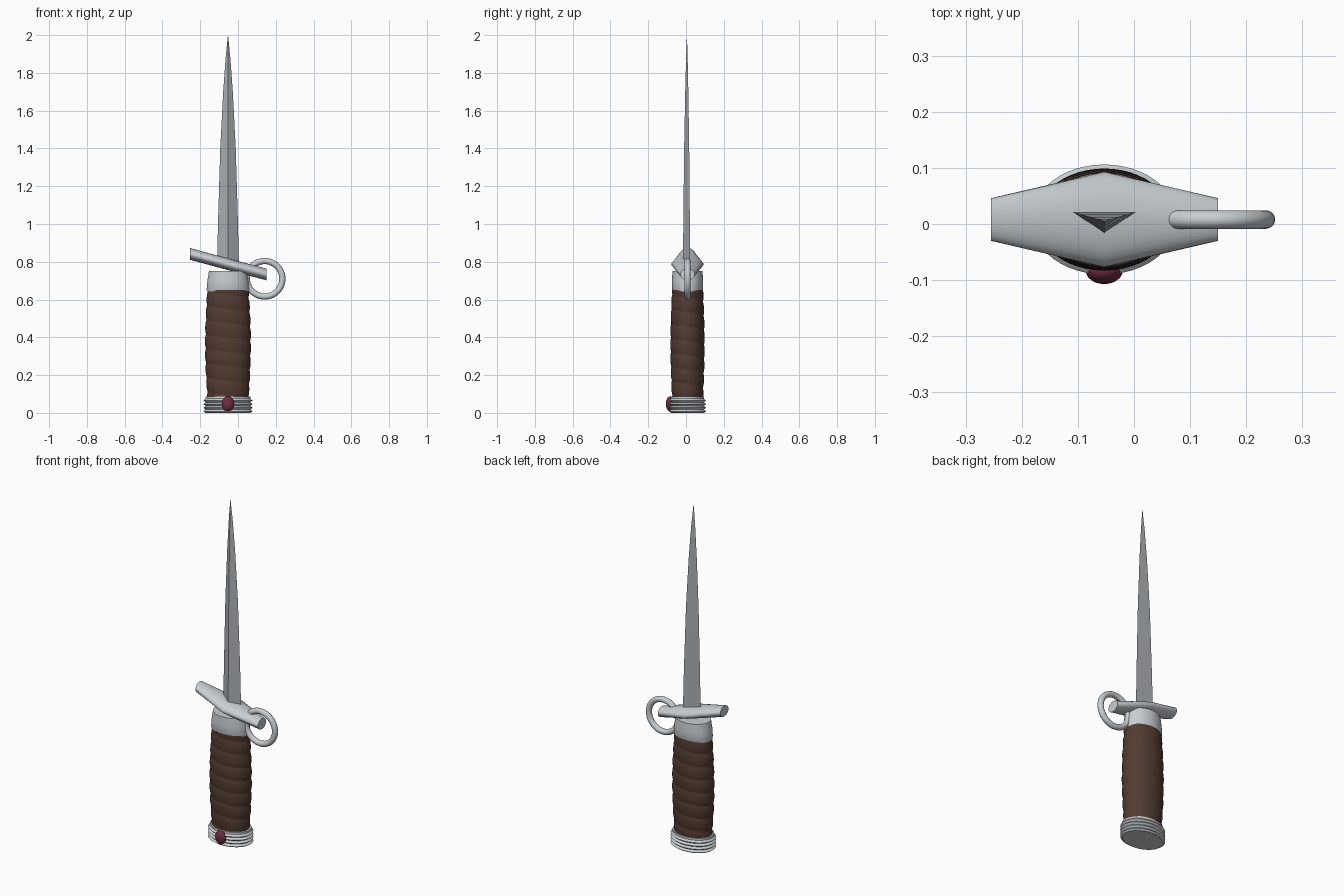
import bpy, math

if "Cube" in bpy.data.objects:
    bpy.data.objects.remove(bpy.data.objects["Cube"])

CX, CY = -0.053, 0.008          # main axis of the dagger
TAU = 2 * math.pi


def material(name, color):
    m = bpy.data.materials.new(name)
    m.diffuse_color = color
    m.use_nodes = True
    m.node_tree.nodes["Principled BSDF"].inputs["Base Color"].default_value = m.diffuse_color
    return m


def finish(ob, mat=None, angle=None):
    if mat:
        ob.data.materials.append(mat)
    if angle is not None:
        bpy.ops.object.select_all(action='DESELECT')
        bpy.context.view_layer.objects.active = ob
        ob.select_set(True)
        bpy.ops.object.shade_smooth_by_angle(angle=math.radians(angle))
    return ob


def loft(name, rings, mat=None, angle=None):
    """Skin a stack of equal-sized point rings and cap both ends."""
    n = len(rings[0])
    verts = [p for r in rings for p in r]
    faces = [(k * n + i, k * n + (i + 1) % n, (k + 1) * n + (i + 1) % n, (k + 1) * n + i)
             for k in range(len(rings) - 1) for i in range(n)]
    faces.append(tuple(reversed(range(n))))
    faces.append(tuple(range(len(verts) - n, len(verts))))
    me = bpy.data.meshes.new(name)
    me.from_pydata(verts, [], faces)
    ob = bpy.data.objects.new(name, me)
    bpy.context.collection.objects.link(ob)
    return finish(ob, mat, angle)


def oval(rx, ry, z, n=48):
    return [(CX + rx * math.cos(TAU * i / n), CY + ry * math.sin(TAU * i / n), z) for i in range(n)]


steel = material("steel", (0.58, 0.62, 0.65, 1))
blade_steel = material("blade_steel", (0.42, 0.45, 0.47, 1))
leather = material("leather", (0.085, 0.045, 0.03, 1))
red = material("red", (0.16, 0.025, 0.05, 1))

# Ridged pommel
rings = [oval(0.119, 0.087, 0.0), oval(0.13, 0.098, 0.008)]
for z in (0.018, 0.037, 0.056):
    rings += [oval(0.119, 0.087, z), oval(0.13, 0.098, z + 0.0095)]
rings += [oval(0.12, 0.088, 0.075), oval(0.12, 0.088, 0.087)]
loft("pommel", rings, steel, 30)

# Leather grip with a spiral groove
rings, n, z0, z1, pitch = [], 48, 0.08, 0.65, 0.076
for k in range(101):
    t = k / 100
    z = z0 + (z1 - z0) * t
    swell = math.sin(math.pi * t)
    ring = []
    for i in range(n):
        a = TAU * i / n
        phase = (z / pitch + a / TAU) % 1.0
        s = 1 - 0.045 * (1 - abs(math.sin(math.pi * phase))) ** 1.5
        ring.append((CX + (0.11 + 0.012 * swell) * s * math.cos(a),
                     CY + (0.083 + 0.008 * swell) * s * math.sin(a), z))
    rings.append(ring)
loft("grip", rings, leather, 60)

# Collar between grip and guard
loft("collar", [oval(0.111, 0.078, 0.642), oval(0.113, 0.083, 0.655),
                oval(0.109, 0.083, 0.70), oval(0.101, 0.079, 0.75)], steel, 35)

# Slanted crossguard, wide in the middle
rings = []
for x, z, w in ((-0.255, 0.842, 0.038), (CX, 0.787, 0.085), (0.15, 0.733, 0.038)):
    rings.append([(x, CY + w * math.cos(TAU * i / 32), z + 0.031 * math.sin(TAU * i / 32))
                  for i in range(32)])
loft("crossguard", rings, steel, 40)

# Finger ring
bpy.ops.mesh.primitive_torus_add(major_segments=48, minor_segments=16, major_radius=0.094,
                                 minor_radius=0.0165, location=(0.141, CY, 0.71),
                                 rotation=(math.pi / 2, 0, 0))
ring_ob = bpy.context.object
ring_ob.name = "finger_ring"
finish(ring_ob, steel, 60)

# Triangular blade with a flat back and a front ridge
rings = []
for z, w in ((0.77, 0.058), (1.0, 0.053), (1.4, 0.041), (1.7, 0.0255), (1.88, 0.0125), (2.0, 0.0004)):
    f = w / 0.058
    rings.append([(CX - w, 0.005 + 0.017 * f, z), (CX, 0.005 - 0.021 * f, z),
                  (CX + w, 0.005 + 0.017 * f, z)])
loft("blade", rings, blade_steel, 25)

# Gem on the pommel
bpy.ops.mesh.primitive_uv_sphere_add(segments=24, ring_count=12, radius=1, location=(CX, -0.083, 0.048))
gem = bpy.context.object
gem.name = "gem"
gem.scale = (0.033, 0.024, 0.04)
finish(gem, red, 60)
